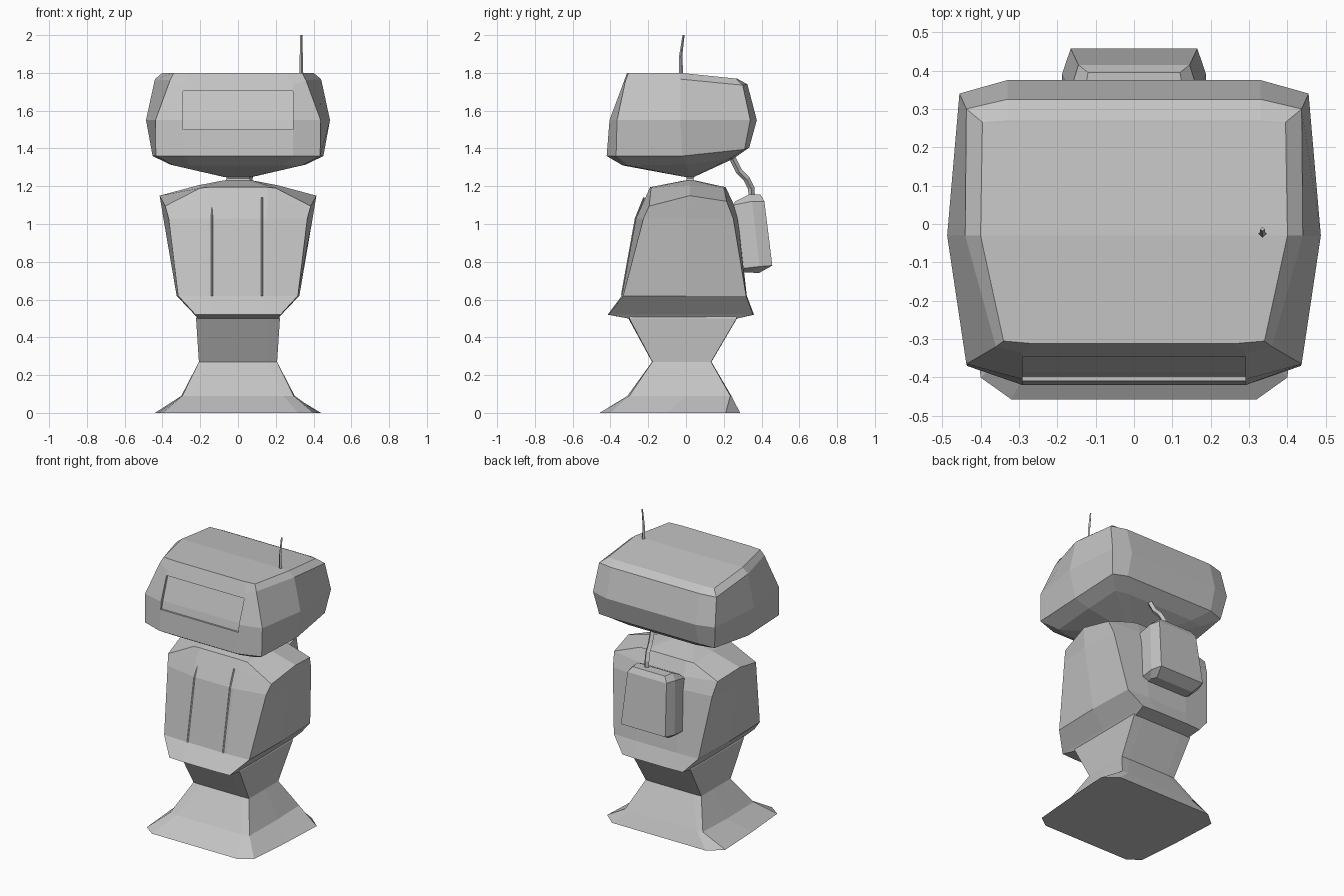
import bpy
import bmesh

grey = bpy.data.materials.new("plain_grey")
grey.diffuse_color = (0.55, 0.55, 0.55, 1)


def loft(name, rows):
    """Skin mirrored cross-sections; each row lists right-half points, front to back."""
    bm = bmesh.new()
    loops = []
    for row in rows:
        pts = list(row) + [(-x, y, z) for x, y, z in reversed(row)]
        loops.append([bm.verts.new(p) for p in pts])
    n = len(loops[0])
    for a, b in zip(loops, loops[1:]):
        for i in range(n):
            j = (i + 1) % n
            bm.faces.new((a[i], a[j], b[j], b[i]))
    for cap in (loops[0], loops[-1]):
        for i in range(n // 2 - 1):
            bm.faces.new((cap[i], cap[i + 1], cap[n - 2 - i], cap[n - 1 - i]))
    bmesh.ops.recalc_face_normals(bm, faces=bm.faces[:])
    mesh = bpy.data.meshes.new(name)
    bm.to_mesh(mesh)
    bm.free()
    mesh.materials.append(grey)
    ob = bpy.data.objects.new(name, mesh)
    bpy.context.collection.objects.link(ob)
    return ob


def level(z, *pts):
    return [(x, y, z) for x, y in pts]


def tube(name, pts, radius, end_scale=1.0):
    """Low-sided tube along a polyline."""
    cu = bpy.data.curves.new(name, 'CURVE')
    cu.dimensions = '3D'
    cu.bevel_depth = radius
    cu.bevel_resolution = 0
    cu.use_fill_caps = True
    sp = cu.splines.new('POLY')
    sp.points.add(len(pts) - 1)
    for i, (p, q) in enumerate(zip(sp.points, pts)):
        p.co = (*q, 1)
        p.radius = 1 + (end_scale - 1) * i / (len(pts) - 1)
    sp.use_smooth = False
    cu.materials.append(grey)
    ob = bpy.data.objects.new(name, cu)
    bpy.context.collection.objects.link(ob)
    return ob


# Flared foot and waist
loft("pedestal", [
    level(0.0, (.32, -.457), (.40, -.40), (.425, -.10), (.44, .21), (.35, .287)),
    level(.09, (.24, -.31), (.295, -.30), (.30, 0), (.29, .235), (.25, .24)),
    level(.27, (.15, -.18), (.207, -.178), (.207, 0), (.207, .133), (.15, .135)),
    level(.50, (.15, -.305), (.222, -.30), (.222, 0), (.222, .268), (.15, .27)),
    level(.56, (.15, -.28), (.20, -.28), (.20, 0), (.20, .25), (.15, .25)),
])

# Jacket-like torso with sloping shoulders
loft("torso", [
    level(.497, (.12, -.29), (.21, -.29), (.21, -.02), (.21, .26), (.12, .26)),
    level(.52, (.12, -.415), (.225, -.41), (.23, -.02), (.225, .355), (.12, .36)),
    level(.62, (.15, -.34), (.317, -.333), (.325, 0), (.315, .318), (.15, .322)),
    level(1.03, (.15, -.265), (.367, -.225), (.395, 0), (.37, .25), (.15, .275)),
    [(.16, -.215, 1.14), (.385, -.195, 1.095), (.415, .02, 1.15),
     (.385, .215, 1.12), (.16, .25, 1.11)],
    [(.15, -.19, 1.195), (.20, -.185, 1.19), (.21, .02, 1.205),
     (.20, .20, 1.19), (.15, .21, 1.195)],
    level(1.23, (.05, -.01), (.08, 0), (.08, .02), (.08, .04), (.05, .05)),
])

# Thin seams down the chest
for side, x, top in (("left", -.138, 1.11), ("right", .127, 1.14)):
    tube(side + "_chest_seam",
         [(x, -.34, .62), (x, -.266, 1.03), (x, -.222, top)], .005)

# Neck
loft("neck", [
    level(1.20, (.09, -.01), (.09, .05)),
    level(1.24, (.06, .005), (.06, .04)),
    level(1.29, (.08, -.02), (.08, .06)),
])

# Wide faceted head
head = loft("head", [
    level(1.248, (.04, .0), (.065, .0), (.07, .02), (.065, .04), (.04, .04)),
    [(.25, -.335, 1.31), (.34, -.31, 1.31), (.36, 0, 1.315),
     (.34, .23, 1.345), (.25, .25, 1.345)],
    [(.29, -.42, 1.36), (.435, -.37, 1.36), (.452, -.02, 1.36),
     (.43, .31, 1.395), (.33, .335, 1.405)],
    level(1.55, (.29, -.405), (.437, -.365), (.487, -.03), (.455, .34), (.33, .375)),
    [(.29, -.336, 1.735), (.36, -.32, 1.76), (.44, -.03, 1.767),
     (.437, .30, 1.735), (.33, .325, 1.74)],
    [(.26, -.312, 1.8), (.34, -.305, 1.8), (.40, -.03, 1.8),
     (.395, .265, 1.77), (.33, .27, 1.77)],
])

# Shallow face panel cut into the front of the head
cutter = loft("face_panel_cutter", [
    level(1.50, (.29, -.6), (.29, -.397)),
    level(1.55, (.29, -.6), (.29, -.385)),
    level(1.705, (.29, -.6), (.29, -.330)),
])
cutter.hide_render = True
cutter.display_type = 'WIRE'
cut = head.modifiers.new("face_panel", 'BOOLEAN')
cut.operation = 'DIFFERENCE'
cut.object = cutter
cut.solver = 'EXACT'

# Bevelled backpack
loft("backpack", [
    [(.14, .29, .745), (.155, .34, .743), (.14, .385, .74)],
    [(.185, .30, .765), (.188, .39, .775), (.165, .457, .78)],
    [(.165, .25, 1.10), (.165, .35, 1.12), (.145, .415, 1.12)],
    [(.13, .26, 1.12), (.13, .33, 1.155), (.12, .395, 1.155)],
])

# Hose from backpack to head
tube("hose", [(.05, .35, 1.12), (.05, .345, 1.19), (.06, .32, 1.24),
              (.07, .28, 1.28), (.08, .24, 1.36)], .017)

# Antenna
tube("antenna", [(.335, -.025, 1.78), (.335, -.028, 1.89), (.335, -.013, 2.0)], .011, .5)
